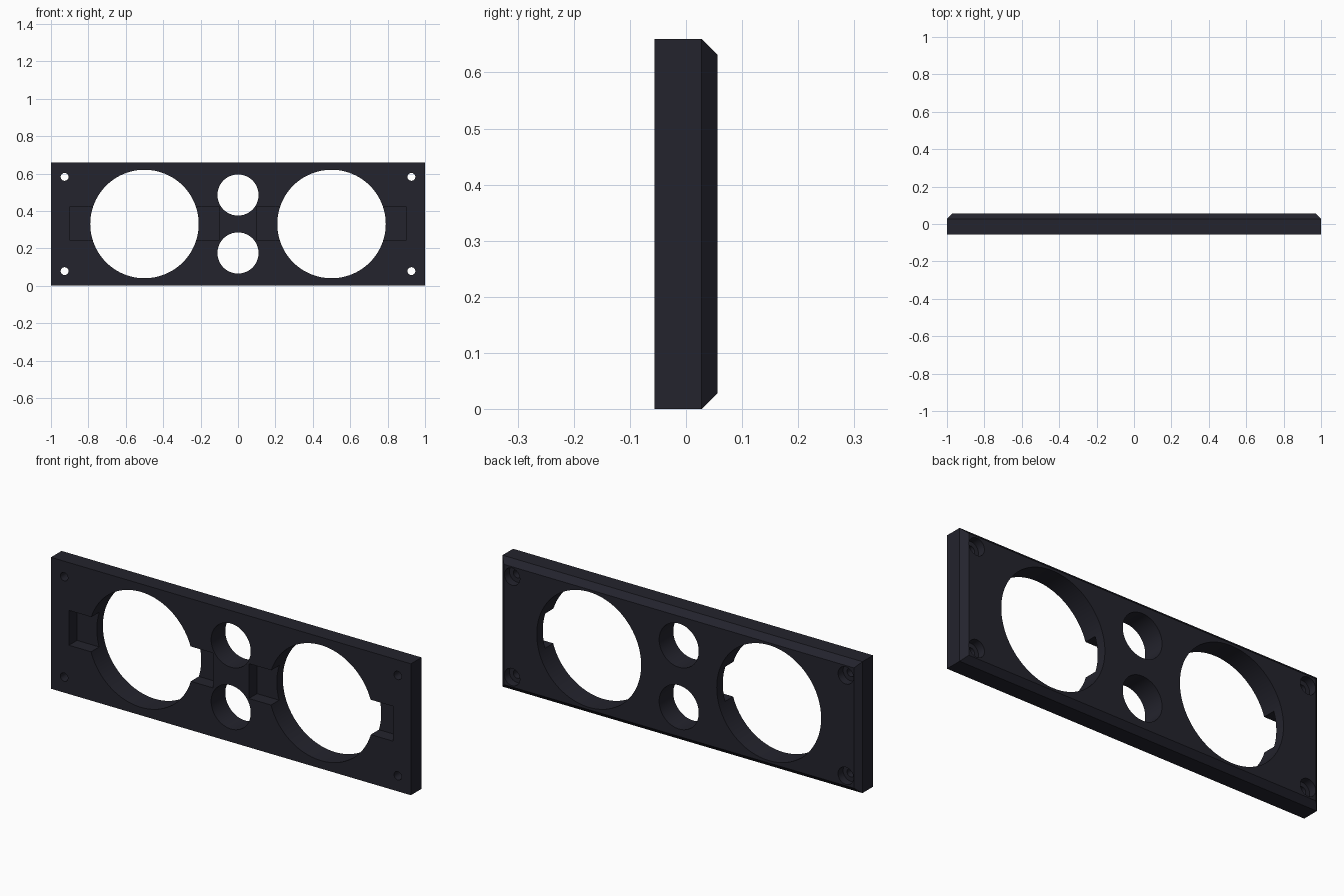
import bpy, bmesh, math
from mathutils import Matrix

cube = bpy.data.objects.get("Cube")
if cube:
    bpy.data.objects.remove(cube, do_unlink=True)

HEIGHT, DEPTH, CHAMFER = 0.66, 0.112, 0.028
FRONT, BACK, MID = -DEPTH / 2, DEPTH / 2, HEIGHT / 2

charcoal = bpy.data.materials.new("dark charcoal")
charcoal.use_nodes = True
colour = (0.017, 0.017, 0.026, 1)
charcoal.diffuse_color = colour
charcoal.node_tree.nodes["Principled BSDF"].inputs["Base Color"].default_value = colour


def add_object(name, bm):
    bmesh.ops.recalc_face_normals(bm, faces=bm.faces)
    mesh = bpy.data.meshes.new(name)
    bm.to_mesh(mesh)
    bm.free()
    mesh.materials.append(charcoal)
    obj = bpy.data.objects.new(name, mesh)
    bpy.context.collection.objects.link(obj)
    return obj


def box(x0, x1, y0, y1, z0, z1):
    bm = bmesh.new()
    place = Matrix.Translation(((x0 + x1) / 2, (y0 + y1) / 2, (z0 + z1) / 2))
    bmesh.ops.create_cube(bm, size=1, matrix=place @ Matrix.Diagonal((x1 - x0, y1 - y0, z1 - z0, 1)))
    return bm


def cylinder(x, z, radius, y0, y1, sides):
    bm = bmesh.new()
    place = Matrix.Translation((x, (y0 + y1) / 2, z)) @ Matrix.Rotation(math.pi / 2, 4, "X")
    bmesh.ops.create_cone(bm, cap_ends=True, segments=sides, radius1=radius,
                          radius2=radius, depth=y1 - y0, matrix=place)
    return bm


# Plate with chamfered back edges
bm = box(-1, 1, FRONT, BACK, 0, HEIGHT)
back_edges = [e for e in bm.edges if all(v.co.y > 0 for v in e.verts)]
bmesh.ops.bevel(bm, geom=back_edges, offset=CHAMFER, segments=1, affect="EDGES")
plate = add_object("face_plate", bm)

cutters = []
for side in (-1, 1):
    # Front pocket and large round opening
    x0, x1 = sorted((side * 0.1, side * 0.9))
    cutters.append(box(x0, x1, FRONT - 0.1, FRONT + 0.064, 0.245, 0.42))
    cutters.append(cylinder(side * 0.5, MID, 0.29, -0.2, 0.2, 96))
    # Small centre opening
    cutters.append(cylinder(0, MID + side * 0.155, 0.11, -0.2, 0.2, 64))
    # Screw holes with counterbores in the back
    for level in (-1, 1):
        x, z = side * 0.927, MID + level * 0.252
        cutters.append(cylinder(x, z, 0.021, -0.2, 0.2, 32))
        cutters.append(cylinder(x, z, 0.043, BACK - 0.04, 0.2, 32))

# Cut every opening from the plate
bpy.ops.object.select_all(action="DESELECT")
plate.select_set(True)
bpy.context.view_layer.objects.active = plate
for shape in cutters:
    cutter = add_object("cutter", shape)
    cutter.hide_render = True
    cut = plate.modifiers.new("cut", "BOOLEAN")
    cut.operation = "DIFFERENCE"
    cut.solver = "EXACT"
    cut.object = cutter
    bpy.ops.object.modifier_apply(modifier=cut.name)
    bpy.data.objects.remove(cutter, do_unlink=True)

bpy.ops.object.shade_smooth_by_angle(angle=math.radians(30))
